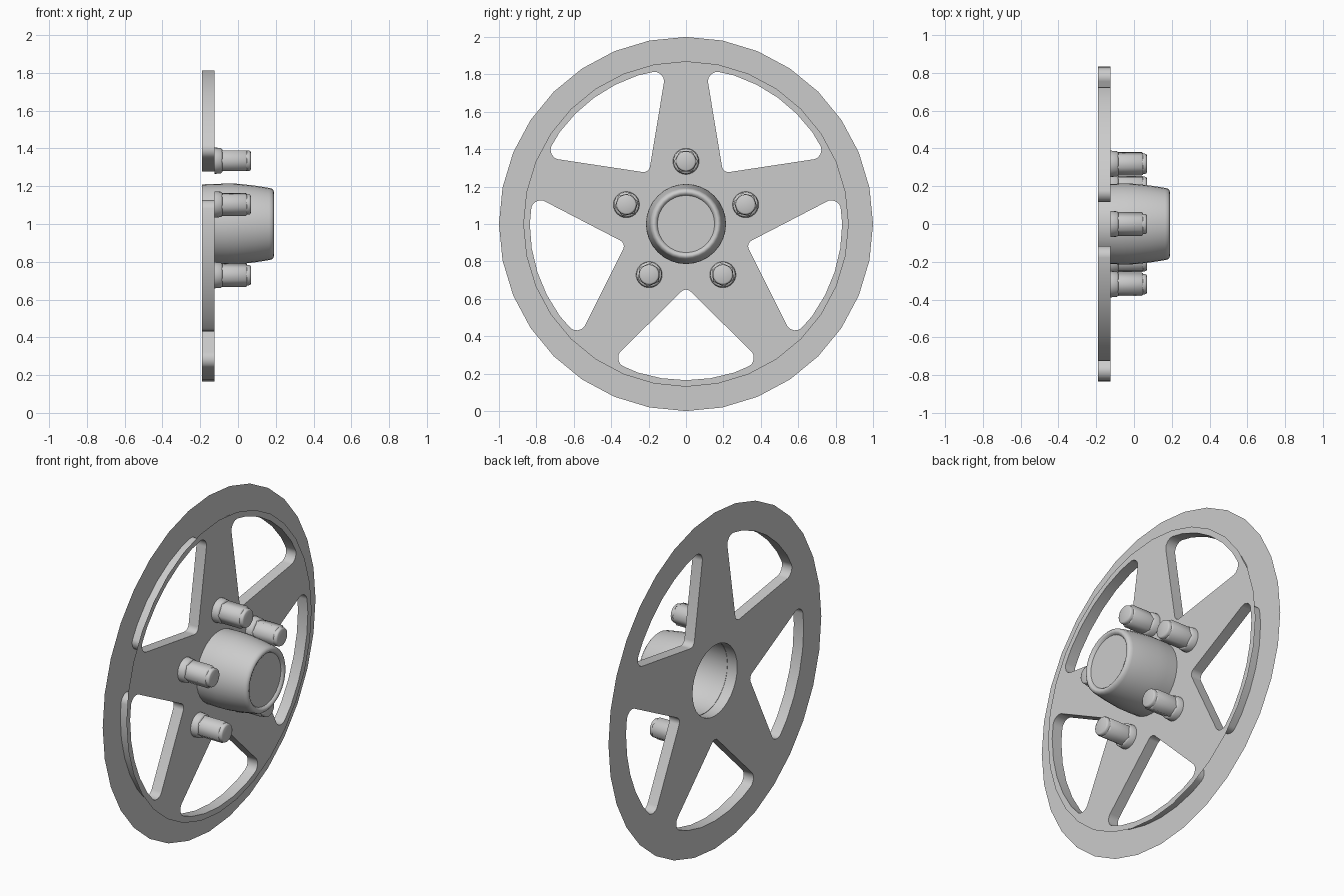
import bpy, bmesh
from math import sin, cos, tan, pi, radians
from mathutils import Vector

if "Cube" in bpy.data.objects:
    bpy.data.objects.remove(bpy.data.objects["Cube"])

BACK, FRONT, CZ = -0.19, -0.125, 1.0


def at(x, r, a, y0=0.0, z0=CZ):
    return Vector((x, y0 + r * cos(a), z0 + r * sin(a)))


def circle(x, r, n=32, a0=0.0, y0=0.0, z0=CZ):
    return [at(x, r, a0 + 2 * pi * i / n, y0, z0) for i in range(n)]


def finish(bm, name, angle=30):
    me = bpy.data.meshes.new(name)
    bm.to_mesh(me)
    bm.free()
    ob = bpy.data.objects.new(name, me)
    bpy.context.collection.objects.link(ob)
    bpy.ops.object.select_all(action='DESELECT')
    ob.select_set(True)
    bpy.context.view_layer.objects.active = ob
    bpy.ops.object.shade_smooth_by_angle(angle=radians(angle))
    return ob


def lathe(bm, profile, n, a0=0.0, y0=0.0, z0=CZ):
    """Revolve (x, radius) points about an x-parallel axis; cap the last ring."""
    rings = [[bm.verts.new(p) for p in circle(x, r, n, a0, y0, z0)] for x, r in profile]
    for p, q in zip(rings, rings[1:]):
        for i in range(n):
            j = (i + 1) % n
            bm.faces.new((p[i], p[j], q[j], q[i]))
    bm.faces.new(rings[-1])


def fillet(prev, corner, nxt, rad, steps=6):
    d1, d2 = (prev - corner).normalized(), (nxt - corner).normalized()
    half = d1.angle(d2) / 2
    c = corner + (d1 + d2).normalized() * rad / sin(half)
    t = rad / tan(half)
    v1, v2 = corner + d1 * t - c, corner + d2 * t - c
    return [c + v1.lerp(v2, i / steps).normalized() * rad for i in range(steps + 1)]


def window(axis):
    """Rounded three-cornered opening between two spokes, counter-clockwise."""
    apex = at(0, 0.337, axis)
    c1, c2 = at(0, 0.835, axis - radians(28.7)), at(0, 0.835, axis + radians(28.7))
    arc = [at(0, 0.835, axis + radians(d)) for d in (-18, -9, 0, 9, 18)]
    return (fillet(c2, apex, c1, 0.035) + fillet(apex, c1, arc[0], 0.05)
            + arc + fillet(arc[-1], c2, apex, 0.05))


windows = [window(radians(54 + 72 * k)) for k in range(5)]


# Flat spoke faces: each is a thin sheet with five openings and a hub hole
def sheet(name, x, outer, normal):
    bm = bmesh.new()
    edges = []
    for loop in [circle(x, outer), circle(x, 0.21)] + windows:
        vs = [bm.verts.new((x, p.y, p.z)) for p in loop]
        edges += [bm.edges.new((a, b)) for a, b in zip(vs, vs[1:] + vs[:1])]
    bmesh.ops.triangle_fill(bm, edges=edges, use_beauty=True, normal=(normal, 0, 0))
    bm.normal_update()
    bmesh.ops.reverse_faces(bm, faces=[f for f in bm.faces if f.normal.x * normal < 0])
    finish(bm, name)


sheet("back_face", BACK, 1.0, -1)
sheet("spoke_face", FRONT, 0.87, 1)

# Walls joining the two faces around every opening
bm = bmesh.new()
for loop in windows:
    b = [bm.verts.new((BACK, p.y, p.z)) for p in loop]
    f = [bm.verts.new((FRONT, p.y, p.z)) for p in loop]
    for i in range(len(loop)):
        j = (i + 1) % len(loop)
        bm.faces.new((b[j], b[i], f[i], f[j]))
finish(bm, "opening_walls")

# Hollow hub with a dished cap, open at the back
bm = bmesh.new()
lathe(bm, [(BACK, 0.21), (FRONT, 0.212), (-0.06, 0.214), (0.0, 0.213), (0.09, 0.203),
           (0.165, 0.191), (0.18, 0.187), (0.188, 0.178), (0.19, 0.17),
           (0.186, 0.16), (0.175, 0.153)], 32)
finish(bm, "hub_cap", 40)

# Five wheel nuts: round flange, hexagonal body, round tip
for k in range(5):
    a = radians(90 + 72 * k)
    c = at(0, 0.335, a)
    bm = bmesh.new()
    lathe(bm, [(FRONT, 0.070), (-0.09, 0.067), (-0.083, 0.060)], 24, a, c.y, c.z)
    lathe(bm, [(-0.09, 0.064), (0.04, 0.064), (0.048, 0.058)], 6, a + pi / 6, c.y, c.z)
    lathe(bm, [(0.036, 0.054), (0.058, 0.054), (0.065, 0.051), (0.068, 0.045)],
          24, a, c.y, c.z)
    finish(bm, f"wheel_nut_{k + 1}", 65)
